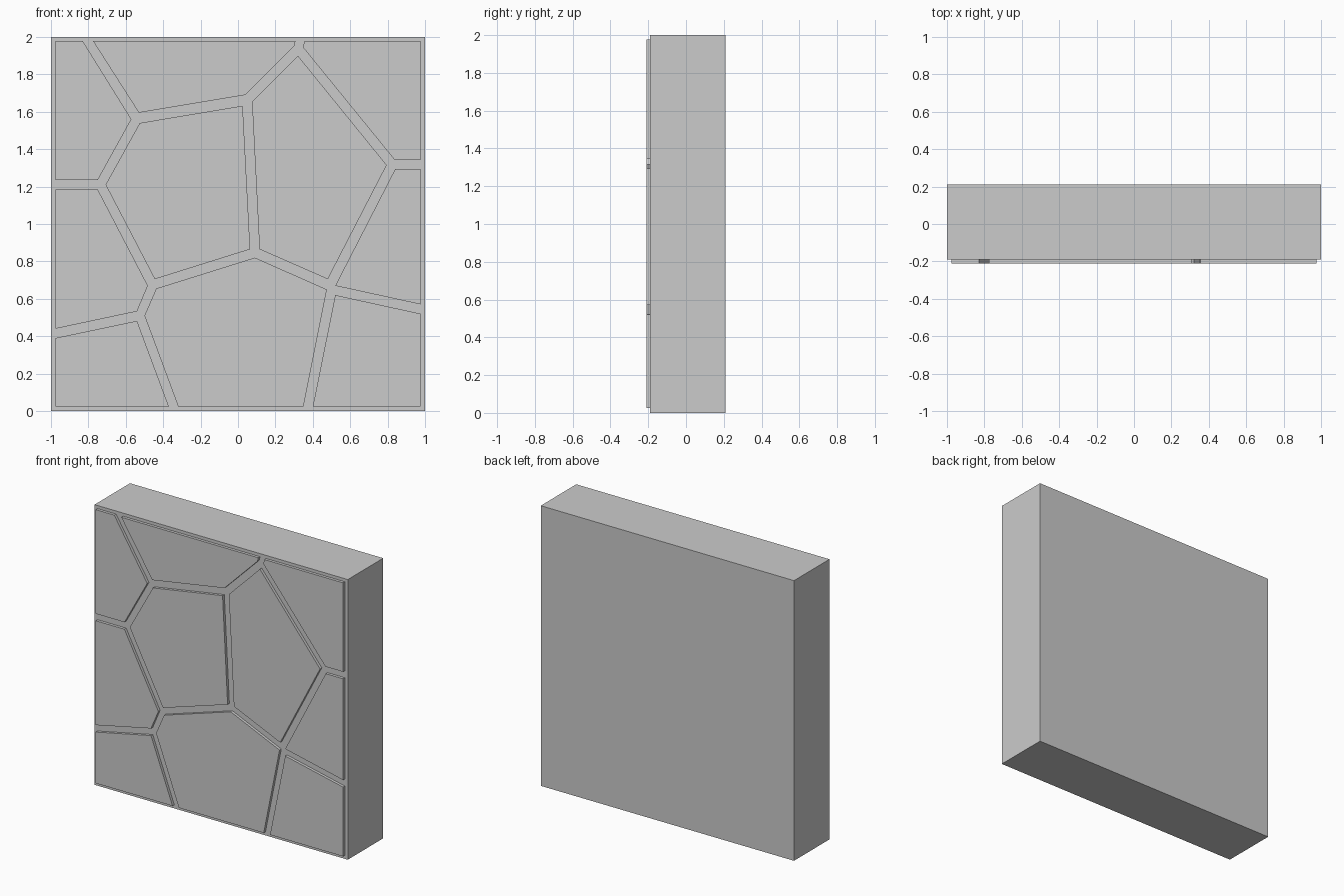
import bpy, bmesh

if "Cube" in bpy.data.objects:
    bpy.data.objects.remove(bpy.data.objects["Cube"])

FRONT, FACE, BACK = -0.21, -0.19, 0.21   # stone face, slab face, slab back
L, R, B, T = -0.977, 0.977, 0.025, 1.978  # border kept around the stones


def prism(name, outline, y0, y1):
    """Extrude an (x, z) outline from y0 back to y1."""
    bm = bmesh.new()
    face = bm.faces.new([bm.verts.new((x, y0, z)) for x, z in outline])
    out = bmesh.ops.extrude_face_region(bm, geom=[face])
    verts = [v for v in out["geom"] if isinstance(v, bmesh.types.BMVert)]
    bmesh.ops.translate(bm, verts=verts, vec=(0, y1 - y0, 0))
    bmesh.ops.recalc_face_normals(bm, faces=bm.faces)
    mesh = bpy.data.meshes.new(name)
    bm.to_mesh(mesh)
    bm.free()
    obj = bpy.data.objects.new(name, mesh)
    bpy.context.collection.objects.link(obj)
    return obj


# Backing slab
prism("wall_slab", [(-1, 0), (1, 0), (1, 2), (-1, 2)], FACE, BACK)

# Raised flat stones separated by grooves
stones = {
    "top_left": [(L, T), (-.83, T), (-.57, 1.56), (-.75, 1.235), (L, 1.235)],
    "top_middle": [(-.775, T), (.307, T), (.30, 1.95), (.04, 1.69), (-.53, 1.595)],
    "top_right": [(.355, T), (R, T), (R, 1.343), (.837, 1.343), (.347, 1.945)],
    "centre_left": [(-.525, 1.54), (.025, 1.632), (.065, .865), (-.445, .705), (-.708, 1.21)],
    "centre_right": [(.32, 1.9), (.075, 1.655), (.115, .865), (.48, .705), (.795, 1.315)],
    "middle_left": [(L, 1.185), (-.75, 1.185), (-.482, .67), (-.54, .533), (L, .44)],
    "middle_right": [(.84, 1.293), (R, 1.293), (R, .57), (.52, .67)],
    "bottom_left": [(L, .39), (-.54, .482), (-.37, B), (L, B)],
    "bottom_middle": [(-.5, .51), (-.437, .655), (.09, .82), (.475, .65), (.35, B), (-.32, B)],
    "bottom_right": [(.52, .62), (R, .52), (R, B), (.40, B)],
}
for place, outline in stones.items():
    prism("stone_" + place, outline, FRONT, FACE)
